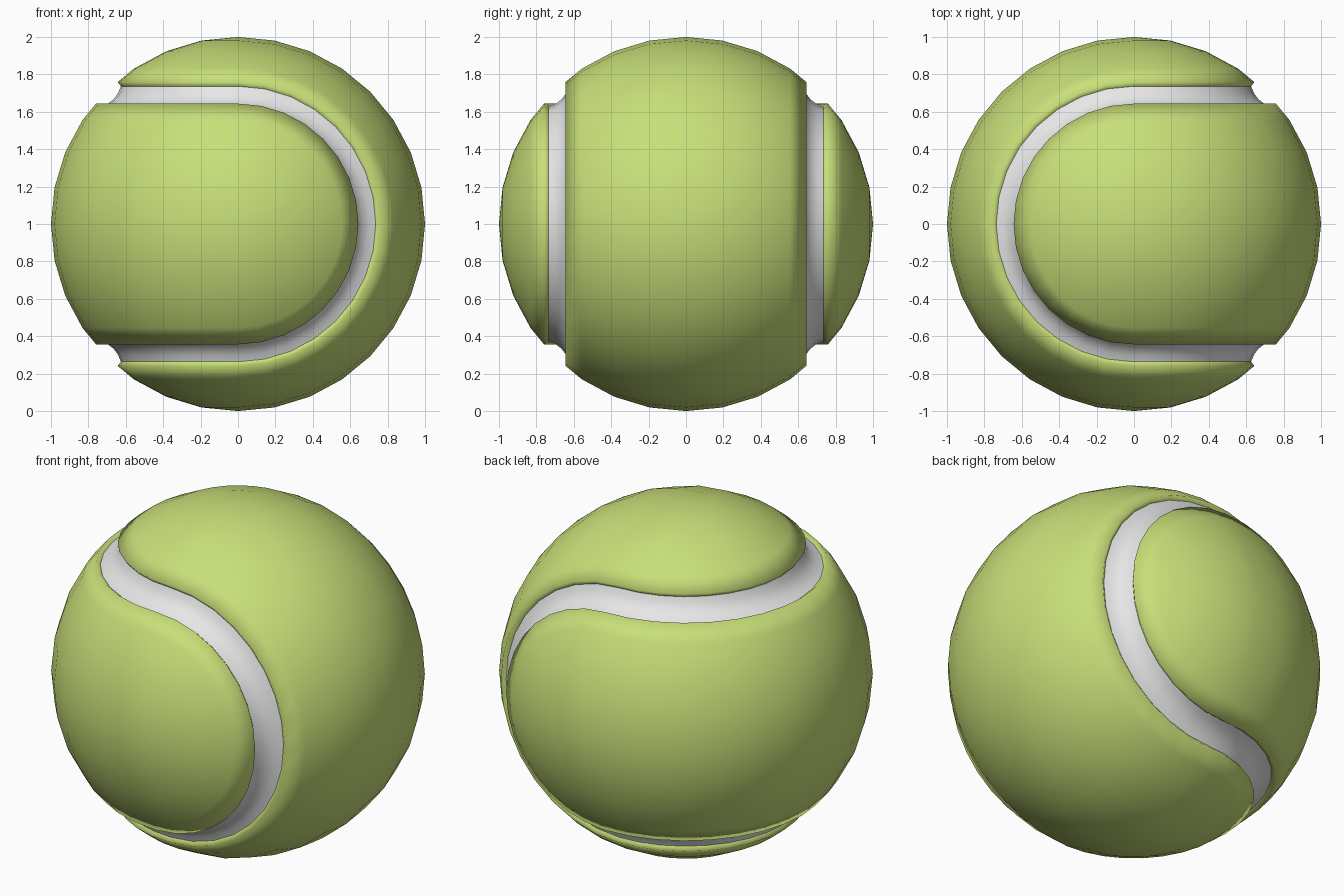
import bpy, bmesh
from math import sin, cos, radians, pi
from mathutils import Matrix

if "Cube" in bpy.data.objects:
    bpy.data.objects.remove(bpy.data.objects["Cube"], do_unlink=True)

STEP = 11.25      # angle of one facet, in degrees
SEAM_RADIUS = 0.966  # faces nearer the centre than this belong to the seam


def make_material(name, colour):
    mat = bpy.data.materials.new(name)
    mat.use_nodes = True
    mat.diffuse_color = (*colour, 1)
    bsdf = mat.node_tree.nodes["Principled BSDF"]
    bsdf.inputs["Base Color"].default_value = (*colour, 1)
    bsdf.inputs["Roughness"].default_value = 0.8
    return mat


# Half-circle profile (angle, radius) with a groove at 45 degrees from each axis
eighth = [(i * STEP, 1.0) for i in range(4)]
eighth += [(40.3, 0.995), (40.4, 0.967), (42.5, 0.949)]
quarter = eighth + [(45, 0.942)] + [(90 - a, r) for a, r in reversed(eighth)]
half = quarter + [(180 - a, r) for a, r in reversed(quarter[:-1])]


def spin_half(bm, axis, place):
    """Sweep the profile half a turn about the axis to make one hemisphere."""
    verts = [bm.verts.new(place(r * cos(radians(a)), r * sin(radians(a)))) for a, r in half]
    edges = [bm.edges.new(pair) for pair in zip(verts, verts[1:])]
    bmesh.ops.spin(bm, geom=verts + edges, cent=(0, 0, 0), axis=axis,
                   angle=pi, steps=round(180 / STEP), use_duplicate=False)


# The two hemispheres meet at x = 0, where their grooves join into one seam
bm = bmesh.new()
spin_half(bm, (0, 1, 0), lambda along, out: (0, along, out))
spin_half(bm, (0, 0, 1), lambda along, out: (0, out, along))
bmesh.ops.remove_doubles(bm, verts=bm.verts, dist=0.0003)
bmesh.ops.recalc_face_normals(bm, faces=bm.faces)

# Green felt, white seam in the bottom of the groove
for face in bm.faces:
    face.smooth = True
    face.material_index = int(face.calc_center_median().length < SEAM_RADIUS)

# Crisp border between felt and seam
for edge in bm.edges:
    edge.smooth = len({f.material_index for f in edge.link_faces}) == 1

bm.transform(Matrix.Translation((0, 0, 1)))
mesh = bpy.data.meshes.new("ball")
bm.to_mesh(mesh)
bm.free()
mesh.materials.append(make_material("felt green", (0.58, 0.74, 0.19)))
mesh.materials.append(make_material("seam white", (0.8, 0.8, 0.8)))
ball = bpy.data.objects.new("ball", mesh)
bpy.context.collection.objects.link(ball)
